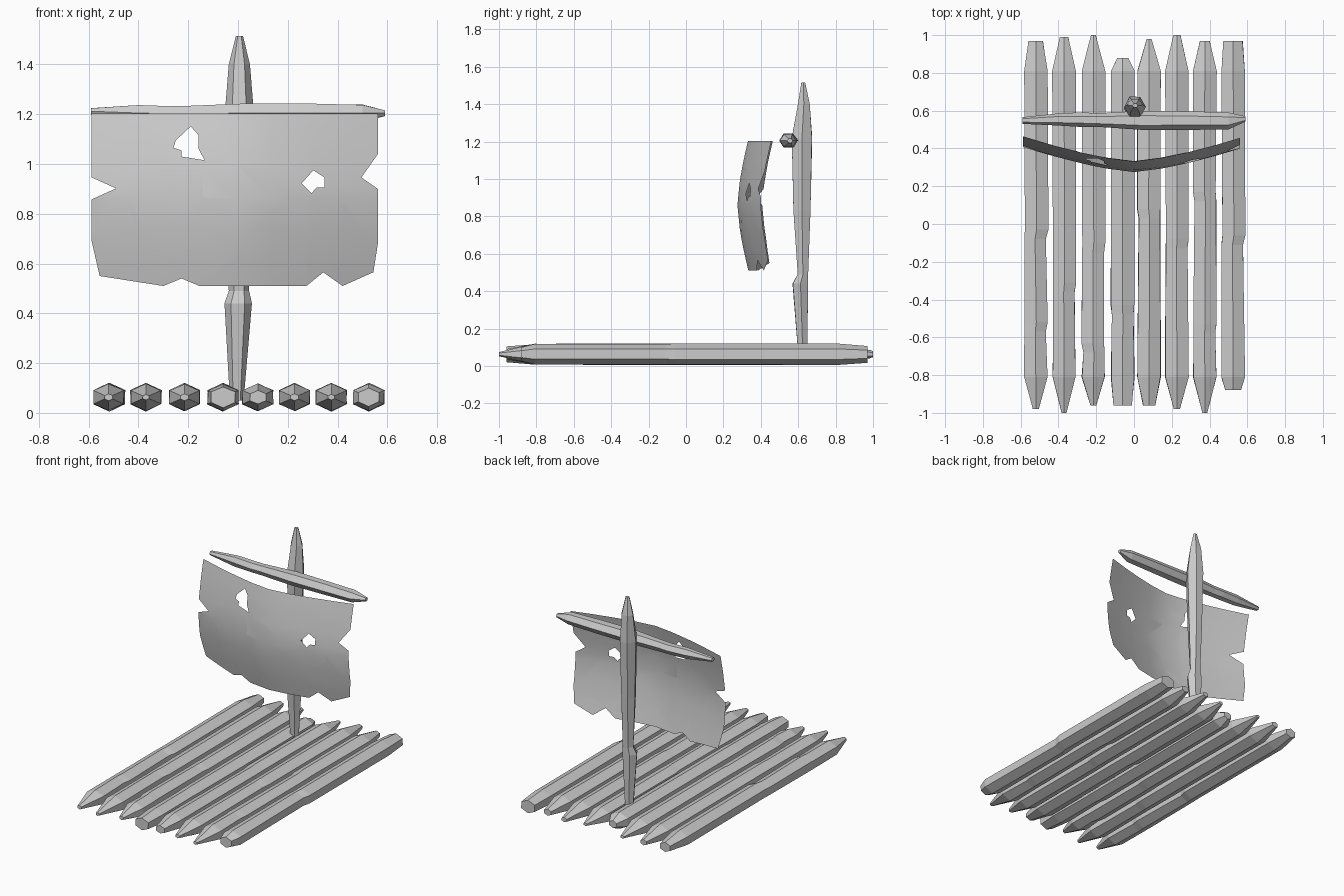
import bpy, bmesh, math, random
random.seed(4)


def link(name, bm):
    mesh = bpy.data.meshes.new(name)
    bm.to_mesh(mesh)
    bm.free()
    obj = bpy.data.objects.new(name, mesh)
    bpy.context.collection.objects.link(obj)
    return obj


def spar(name, axis, rings, turn=0.0, jitter=0.0):
    """Six-sided rough pole; each ring is (t along axis, u, v, radius u, radius v)."""
    bm = bmesh.new()
    loops = []
    for i, (t, u, v, ru, rv) in enumerate(rings):
        loop = []
        for k in range(6):
            a = turn + k * math.pi / 3
            s = 1 + random.uniform(-jitter, jitter)
            p, q = u + ru * s * math.cos(a), v + rv * s * math.sin(a)
            co = {'x': (t, p, q), 'y': (p, t, q), 'z': (p, q, t)}[axis]
            loop.append(bm.verts.new(co))
        loops.append(loop)
    for a, b in zip(loops, loops[1:]):
        for k in range(6):
            n = (k + 1) % 6
            bm.faces.new((a[k], a[n], b[n], b[k]))
    bm.faces.new(loops[0])
    bm.faces.new(loops[-1])
    bmesh.ops.recalc_face_normals(bm, faces=bm.faces)
    return link(name, bm)


# Deck logs: x, front tip y, back tip y, front tip size, back tip size, knots
logs = [
    (-0.52, -0.98, 0.97, 0.25, 0.60, (-0.54, -0.05)),
    (-0.37, -1.00, 0.99, 0.20, 0.35, (-0.33,)),
    (-0.215, -0.96, 1.00, 0.25, 0.20, (-0.65, -0.12)),
    (-0.06, -0.96, 0.88, 0.75, 0.45, (-0.45,)),
    (0.08, -0.96, 0.98, 0.50, 0.20, (0.06,)),
    (0.227, -0.98, 1.00, 0.25, 0.30, (-0.10,)),
    (0.375, -1.00, 0.97, 0.20, 0.40, (-0.55, 0.15)),
    (0.525, -0.88, 0.97, 0.65, 0.80, (-0.08,)),
]
RX, RZ, ZC = 0.073, 0.056, 0.063
for i, (x, y0, y1, s0, s1, knots) in enumerate(logs):
    rings = [(y0, x, ZC, RX * s0, RZ * s0), (-0.81, x, ZC, RX * 0.97, RZ * 0.97)]
    for k in knots:
        d = random.uniform(-0.005, 0.005)
        rings.append((k - 0.03, x + d, ZC, RX * 0.9, RZ * 0.97))
        rings.append((k + 0.02, x - d, ZC, RX * 0.97, RZ))
    rings += [(0.81, x, ZC, RX * 0.97, RZ), (y1, x, ZC, RX * s1, RZ * s1)]
    spar(f"deck_log_{i + 1}", 'y', rings, math.pi / 6, 0.035)

# Mast with a pinched joint and pointed top
spar("mast", 'z', [
    (0.05, -0.005, 0.625, 0.028, 0.027),
    (0.44, 0.0, 0.612, 0.055, 0.048),
    (0.49, 0.004, 0.625, 0.040, 0.032),
    (0.83, 0.003, 0.620, 0.048, 0.054),
    (1.22, 0.005, 0.620, 0.056, 0.062),
    (1.40, 0.005, 0.630, 0.042, 0.036),
    (1.515, 0.006, 0.627, 0.014, 0.012)], 0, 0.03)

# Horizontal yard
spar("yard", 'x', [
    (-0.59, 0.548, 1.212, 0.018, 0.014),
    (-0.40, 0.553, 1.205, 0.033, 0.037),
    (-0.27, 0.552, 1.202, 0.038, 0.036),
    (-0.20, 0.550, 1.202, 0.036, 0.036),
    (0.04, 0.548, 1.205, 0.050, 0.043),
    (0.30, 0.548, 1.205, 0.048, 0.043),
    (0.50, 0.545, 1.205, 0.044, 0.039),
    (0.59, 0.556, 1.204, 0.014, 0.013)], 0, 0.04)

# Torn sail: flat outline with two holes, sliced, then bellied forward
outline = [(-.588, 1.203), (-.588, .946), (-.49, .902), (-.588, .858), (-.588, .69),
           (-.556, .55), (-.30, .51), (-.227, .54), (-.155, .51), (.275, .51),
           (.343, .565), (.42, .51), (.544, .565), (.562, .68), (.562, .90),
           (.496, .946), (.562, 1.04), (.562, 1.203)]
hole_a = [(-.19, 1.151), (-.158, 1.115), (-.158, 1.06), (-.134, 1.015),
          (-.227, 1.03), (-.227, 1.055), (-.259, 1.065), (-.25, 1.095)]
hole_b = [(.303, .975), (.347, .946), (.347, .906), (.315, .905),
          (.295, .882), (.255, .922)]
bm = bmesh.new()
for ring in (outline, hole_a, hole_b):
    vs = [bm.verts.new((x, 0, z)) for x, z in ring]
    for a, b in zip(vs, vs[1:] + vs[:1]):
        bm.edges.new((a, b))
bmesh.ops.triangle_fill(bm, edges=bm.edges[:], use_beauty=True, normal=(0, -1, 0))
cuts = [((x, 0, 0), (1, 0, 0)) for x in (-.42, -.28, -.14, 0, .14, .28, .42)]
cuts += [((0, 0, z), (0, 0, 1)) for z in (.62, .74, .86, .98, 1.09)]
for co, no in cuts:
    bmesh.ops.bisect_plane(bm, geom=bm.verts[:] + bm.edges[:] + bm.faces[:],
                           dist=1e-5, plane_co=co, plane_no=no)
for v in bm.verts:
    v.co.y = (0.275 + 0.13 * (abs(v.co.x) / 0.58) ** 1.4
              + 0.057 * (abs(v.co.z - 0.86) / 0.345) ** 1.5)
for f in bm.faces:
    f.smooth = True
    f.normal_update()
    if f.normal.y > 0:
        f.normal_flip()
link("sail", bm)
